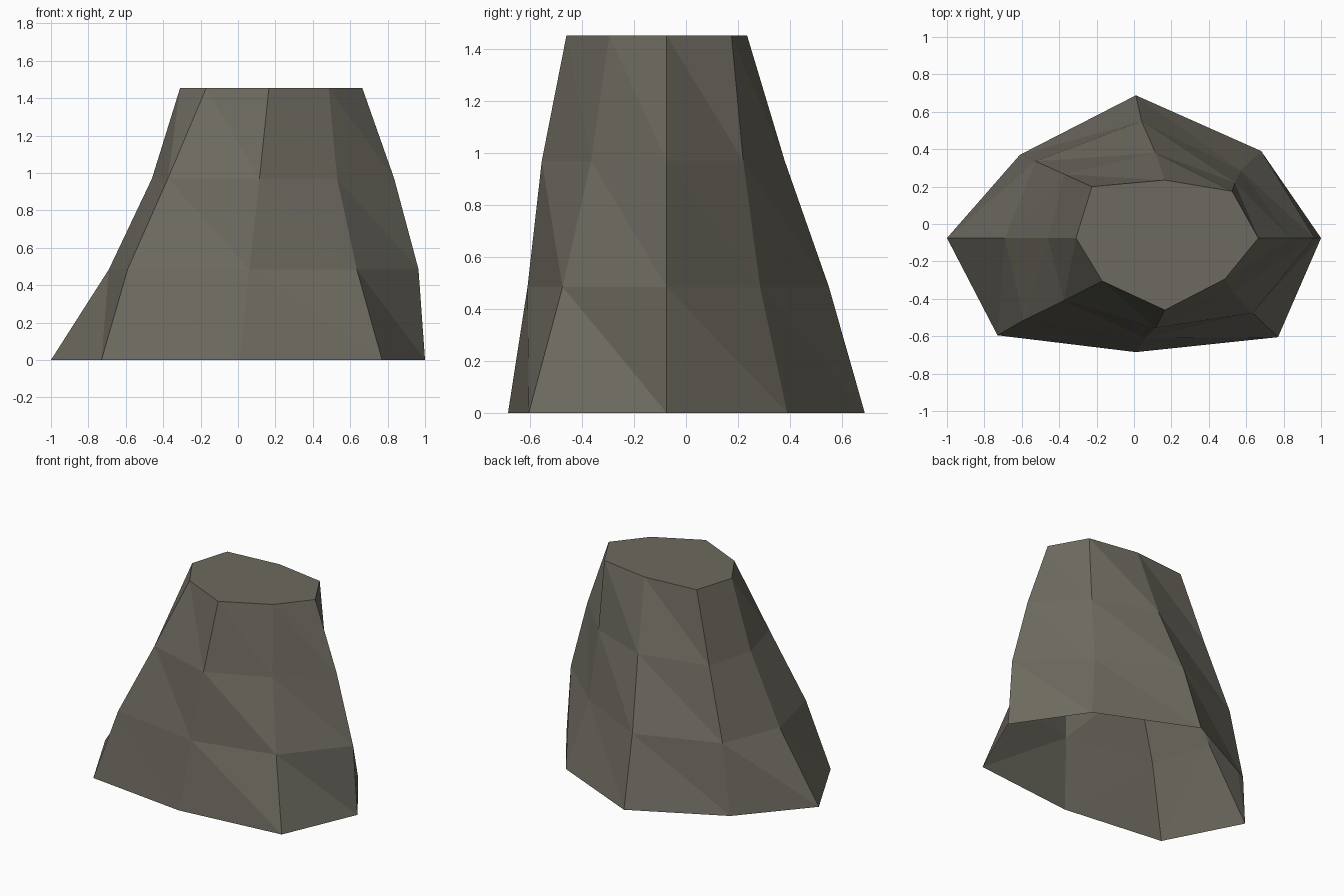
import bpy, bmesh

if "Cube" in bpy.data.objects:
    bpy.data.objects.remove(bpy.data.objects["Cube"])

# Stone colour
stone = bpy.data.materials.new("warm grey stone")
stone.diffuse_color = (0.152, 0.144, 0.115, 1)
stone.use_nodes = True
stone.node_tree.nodes["Principled BSDF"].inputs["Base Color"].default_value = stone.diffuse_color

# Eight-sided cross-sections, counter-clockwise from the right (+x) corner
rings = [
    (0.0, [(1, -.075), (.68, .39), (.01, .688), (-.61, .37),
           (-1, -.075), (-.73, -.595), (.01, -.685), (.77, -.605)]),
    (0.485, [(.965, -.075), (.57, .285), (.04, .55), (-.525, .335),
             (-.69, -.075), (-.59, -.515), (.06, -.61), (.635, -.475)]),
    (0.97, [(.835, -.075), (.54, .22), (.115, .38), (-.37, .265),
            (-.46, -.075), (-.375, -.41), (.115, -.555), (.53, -.365)]),
    (1.453, [(.665, -.075), (.525, .175), (.165, .235), (-.225, .2),
             (-.31, -.075), (-.17, -.305), (.165, -.46), (.485, -.295)]),
]

bm = bmesh.new()
loops = [[bm.verts.new((x, y, z)) for x, y in pts] for z, pts in rings]

# Faceted walls: each panel is split along the same diagonal
for low, high in zip(loops, loops[1:]):
    for i in range(8):
        j = (i + 1) % 8
        bm.faces.new((low[i], low[j], high[i]))
        bm.faces.new((low[j], high[j], high[i]))

# Flat top; the underside is open
bm.faces.new(loops[-1])

mesh = bpy.data.meshes.new("boulder")
bm.to_mesh(mesh)
bm.free()
mesh.materials.append(stone)
boulder = bpy.data.objects.new("boulder", mesh)
bpy.context.collection.objects.link(boulder)
